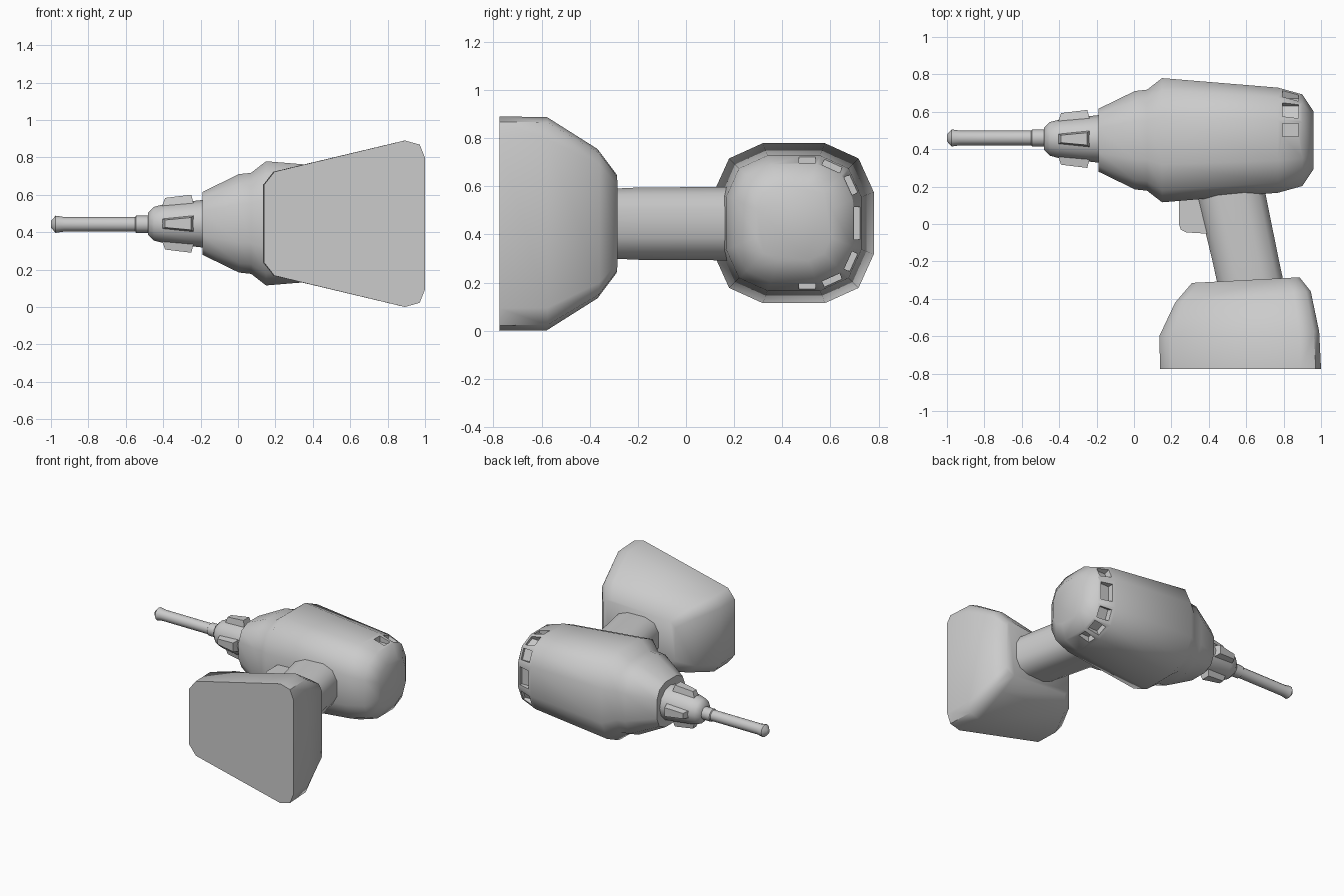
import bpy, bmesh
from math import cos, sin, pi, radians
from mathutils import Vector, Matrix

if "Cube" in bpy.data.objects:
    bpy.data.objects.remove(bpy.data.objects["Cube"])

CY, CZ = 0.455, 0.445          # drill axis runs along x

# twelve-sided rounded square, and a twelve-sided circle
quarter = [(1, -0.39), (1, 0.39), (0.81, 0.81)]
SQUARE = []
for k in range(4):
    c, s = [(1, 0), (0, 1), (-1, 0), (0, -1)][k]
    SQUARE += [(x * c - y * s, x * s + y * c) for x, y in quarter]
CIRCLE = [(cos(i * pi / 6), sin(i * pi / 6)) for i in range(12)]


def finish(obj, angle=50):
    bpy.ops.object.select_all(action='DESELECT')
    obj.select_set(True)
    bpy.context.view_layer.objects.active = obj
    bpy.ops.object.shade_smooth_by_angle(angle=radians(angle))


def make(name, bm):
    bmesh.ops.recalc_face_normals(bm, faces=bm.faces)
    me = bpy.data.meshes.new(name)
    bm.to_mesh(me)
    bm.free()
    obj = bpy.data.objects.new(name, me)
    bpy.context.collection.objects.link(obj)
    return obj


def loft(name, rings, angle=50):
    """Skin a list of equal-length point rings and cap both ends."""
    bm = bmesh.new()
    loops = [[bm.verts.new(p) for p in r] for r in rings]
    n = len(loops[0])
    for a, b in zip(loops, loops[1:]):
        for i in range(n):
            j = (i + 1) % n
            bm.faces.new((a[i], a[j], b[j], b[i]))
    bm.faces.new(loops[0])
    bm.faces.new(loops[-1])
    obj = make(name, bm)
    finish(obj, angle)
    return obj


def along_x(name, section, profile, cy=CY, cz=CZ):
    return loft(name, [[(x, cy + r * u, cz + r * v) for u, v in section]
                       for x, r in profile])


# motor housing
housing = along_x("motor_housing", SQUARE, [
    (-0.19, 0.168), (0.005, 0.263), (0.07, 0.27), (0.15, 0.332),
    (0.77, 0.281), (0.90, 0.245), (0.96, 0.155)], 0.448, 0.447)

# cooling vents cut around the rear of the housing
vents = [(0.055, 0.265, 90, 0.068), (0.16, 0.24, 67, 0.08),
         (0.24, 0.16, 23, 0.08), (0.265, 0.0, 0, 0.135)]
vents += [(y, -z, -a, w) for y, z, a, w in vents[:3]]
bm = bmesh.new()
for y, z, a, w in vents:
    m = (Matrix.Translation((0.837, 0.448 + y, 0.447 + z))
         @ Matrix.Rotation(radians(a), 4, 'X')
         @ Matrix.Diagonal((0.085, 0.07, w, 1)))
    bmesh.ops.create_cube(bm, size=1, matrix=m)
cutter = make("vent_cutter", bm)
cutter.hide_render = True
mod = housing.modifiers.new("vents", 'BOOLEAN')
mod.operation = 'DIFFERENCE'
mod.solver = 'EXACT'
mod.object = cutter
bpy.context.view_layer.objects.active = housing
bpy.ops.object.modifier_apply(modifier=mod.name)
bpy.data.objects.remove(cutter)
finish(housing)

# chuck and drill bit
along_x("chuck", CIRCLE, [(-0.48, 0.06), (-0.45, 0.09), (-0.40, 0.103),
                          (-0.19, 0.127), (-0.15, 0.127)])
along_x("drill_bit", CIRCLE, [
    (-1.0, 0.018), (-0.975, 0.046), (-0.93, 0.039), (-0.55, 0.039),
    (-0.545, 0.046), (-0.46, 0.046)], 0.46, 0.442)

# four grip ribs around the chuck
for k in range(4):
    rot = Matrix.Rotation(k * pi / 2, 3, 'X')
    rings = []
    for x0, x1, r0, r1, w0, w1 in [(-0.41, -0.235, 0.08, 0.10, 0.028, 0.045),
                                   (-0.39, -0.25, 0.138, 0.155, 0.02, 0.033)]:
        pts = [(x0, -w0, r0), (x1, -w1, r1), (x1, w1, r1), (x0, w0, r0)]
        rings.append([rot @ Vector(p) + Vector((0, CY, CZ)) for p in pts])
    loft(f"chuck_rib_{k + 1}", rings, 20)

# handle, leaning back toward the battery
loft("handle", [[(cx + hx * u, y, CZ + hz * v) for u, v in SQUARE]
                for y, cx, hx, hz in [(0.25, 0.498, 0.187, 0.153),
                                      (-0.20, 0.598, 0.178, 0.15),
                                      (-0.31, 0.622, 0.178, 0.145)]])

# trigger
outline = [(0.24, 0.2), (0.24, 0.0), (0.25, -0.03), (0.28, -0.045),
           (0.40, -0.052), (0.40, 0.2)]
loft("trigger", [[(x, y, CZ + z) for x, y in outline] for z in (-0.07, 0.07)], 30)


# battery pack: trapezoid sections, narrower at the front end (low x)
def battery_ring(x0, x1, y0, y1, h0, h1):
    w = x1 - x0
    half = [(x0, h0 * 0.75), (x0 + 0.064 * w, h0), (x1 - 0.125 * w, h1),
            (x1 - 0.033 * w, h1 * 0.95), (x1, h1 * 0.79)]
    pts = half + [(x, -z) for x, z in reversed(half)]
    return [(x, y0 + (y1 - y0) * (x - x0) / w, CZ + z) for x, z in pts]


loft("battery_pack", [
    battery_ring(0.14, 1.0, -0.775, -0.775, 0.278, 0.445),
    battery_ring(0.135, 0.99, -0.60, -0.575, 0.278, 0.443),
    battery_ring(0.22, 0.945, -0.42, -0.36, 0.235, 0.31),
    battery_ring(0.31, 0.885, -0.315, -0.285, 0.165, 0.205)])
